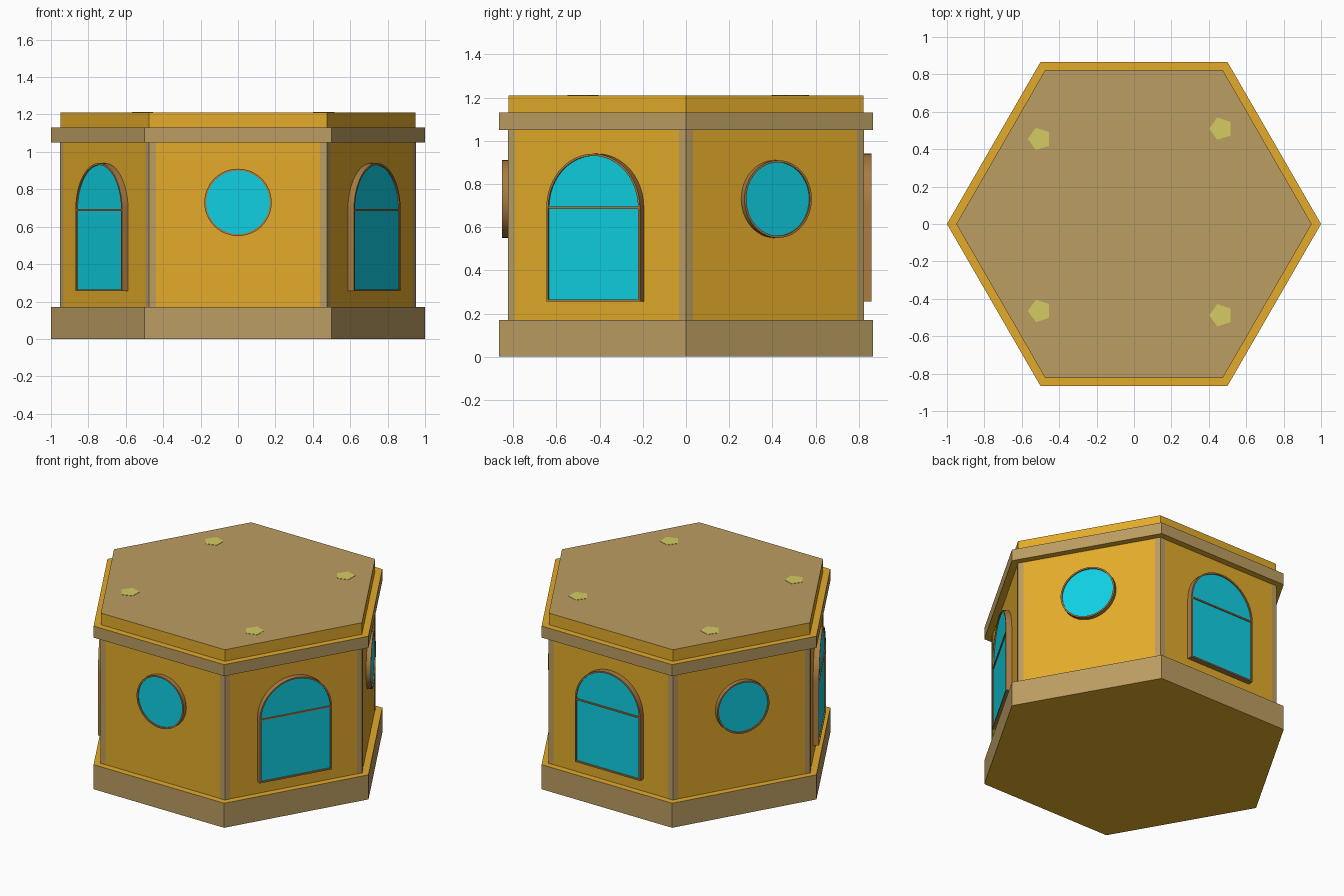
import bpy, bmesh
from math import sin, cos, pi, radians
from mathutils import Vector

if "Cube" in bpy.data.objects:
    bpy.data.objects.remove(bpy.data.objects["Cube"])


def material(name, rgb):
    m = bpy.data.materials.new(name)
    m.diffuse_color = (*rgb, 1)
    m.use_nodes = True
    m.node_tree.nodes["Principled BSDF"].inputs["Base Color"].default_value = m.diffuse_color
    return m


ORANGE = material("orange_plaster", (0.77, 0.41, 0.023))
TAN = material("tan_stone", (0.50, 0.34, 0.125))
GLASS = material("cyan_glass", (0.005, 0.63, 0.77))
BROWN = material("brown_frame", (0.40, 0.20, 0.055))
YELLOW = material("yellow_marker", (0.66, 0.60, 0.12))


def finish(name, bm, mats, smooth=False):
    bmesh.ops.recalc_face_normals(bm, faces=bm.faces)
    me = bpy.data.meshes.new(name)
    bm.to_mesh(me)
    bm.free()
    for m in mats:
        me.materials.append(m)
    ob = bpy.data.objects.new(name, me)
    bpy.context.collection.objects.link(ob)
    if smooth:
        bpy.ops.object.select_all(action='DESELECT')
        bpy.context.view_layer.objects.active = ob
        ob.select_set(True)
        bpy.ops.object.shade_smooth_by_angle(angle=radians(30))
    return ob


def prism(name, outline, z0, z1, side, cap=None):
    """Extruded xy outline with separate side and cap colours."""
    bm = bmesh.new()
    lo = [bm.verts.new((x, y, z0)) for x, y in outline]
    hi = [bm.verts.new((x, y, z1)) for x, y in outline]
    n = len(outline)
    for i in range(n):
        j = (i + 1) % n
        bm.faces.new((lo[i], lo[j], hi[j], hi[i]))
    for ring in (lo[::-1], hi):
        bm.faces.new(ring).material_index = 1
    return finish(name, bm, [side, cap or side])


def polygon(r, n, cx=0, cy=0, turn=0):
    return [(cx + r * cos(turn + 2 * pi * i / n), cy + r * sin(turn + 2 * pi * i / n))
            for i in range(n)]


# Window outlines in wall coordinates (across, up)
def round_outline(inset):
    r = 0.18 - inset
    return [(x, z + 0.73) for x, z in polygon(r, 48)]


def arch_outline(inset):
    r = 0.25 - inset
    arc = [(r * cos(pi * i / 24), 0.69 + r * sin(pi * i / 24)) for i in range(25)]
    return [(-r, 0.255 + inset), (r, 0.255 + inset)] + arc


def window(name, outline, angle, front):
    """Projecting hollow frame and a slightly recessed pane on one wall."""
    n = Vector((cos(angle), sin(angle), 0))
    u = Vector((-sin(angle), cos(angle), 0))

    def ring(bm, pts, d):
        return [bm.verts.new(n * d + u * x + Vector((0, 0, z))) for x, z in pts]

    bm = bmesh.new()
    out, inn = outline(0), outline(0.01)
    loops = [ring(bm, out, 0.81), ring(bm, out, front),
             ring(bm, inn, front), ring(bm, inn, 0.81)]
    k = len(out)
    for a in range(4):
        p, q = loops[a], loops[(a + 1) % 4]
        for i in range(k):
            j = (i + 1) % k
            bm.faces.new((p[i], p[j], q[j], q[i]))
    finish(name + "_frame", bm, [BROWN], True)

    bm = bmesh.new()
    pane = bm.faces.new(ring(bm, inn, front - 0.008))
    pane.normal_update()
    if pane.normal.dot(n) < 0:
        pane.normal_flip()
    me = bpy.data.meshes.new(name + "_glass")
    bm.to_mesh(me)
    bm.free()
    me.materials.append(GLASS)
    bpy.context.collection.objects.link(bpy.data.objects.new(name + "_glass", me))

    # Horizontal bar at the spring of the arch
    if outline is arch_outline:
        bar = [(n * d + u * x).to_2d() for x, d in
               ((-0.242, 0.83), (0.242, 0.83), (0.242, front - 0.001), (-0.242, front - 0.001))]
        prism(name + "_crossbar", bar, 0.685, 0.695, BROWN)


# Stacked hexagonal body
prism("base_plinth", polygon(1.0, 6), 0, 0.17, TAN, ORANGE)
prism("walls", polygon(0.95, 6), 0.17, 1.05, ORANGE)
prism("cornice", polygon(1.0, 6), 1.05, 1.13, TAN, ORANGE)
prism("roof_slab", polygon(0.95, 6), 1.13, 1.21, ORANGE, TAN)

# Corner strips wrapping each wall edge
corners = [Vector(p) for p in polygon(0.952, 6)]
for i, c in enumerate(corners):
    a = c + (corners[i - 1] - c).normalized() * 0.037
    b = c + (corners[(i + 1) % 6] - c).normalized() * 0.037
    prism(f"corner_strip_{i}", [a, c, b, c * 0.93], 0.17, 1.05, TAN)

# Alternating round and arched windows
for i in range(6):
    ang = radians(-90 + 60 * i)
    if i % 2:
        window(f"arched_window_{i}", arch_outline, ang, 0.86)
    else:
        window(f"round_window_{i}", round_outline, ang, 0.853)

# Pentagonal roof markers
for i, (x, y) in enumerate(((-0.505, 0.455), (0.465, 0.51), (-0.505, -0.465), (0.465, -0.488))):
    prism(f"roof_marker_{i}", polygon(0.063, 5, x, y, pi), 1.20, 1.212, YELLOW)
